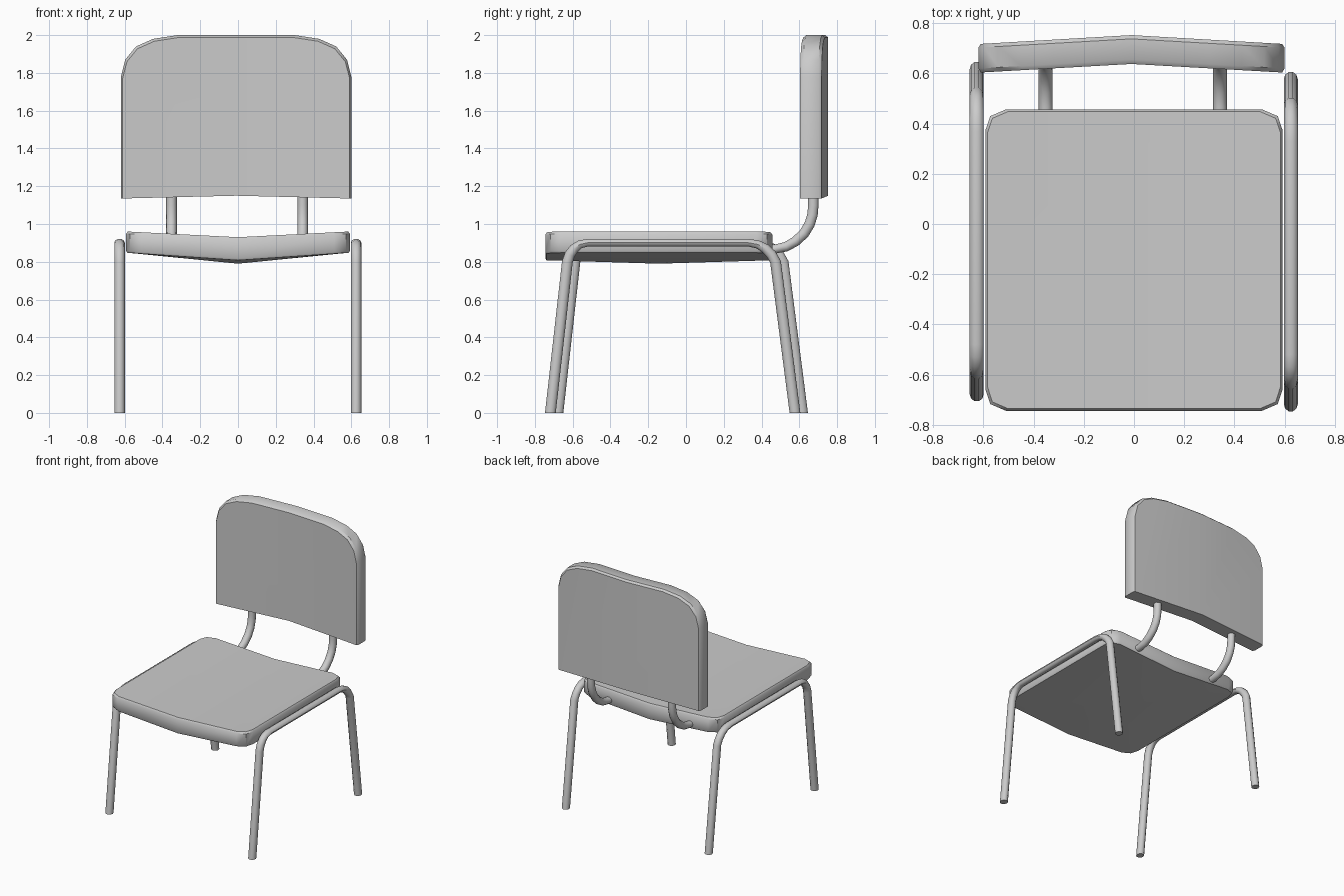
import bpy
import bmesh
import math

if "Cube" in bpy.data.objects:
    bpy.data.objects.remove(bpy.data.objects["Cube"])


def finish(name, bm):
    bmesh.ops.recalc_face_normals(bm, faces=bm.faces)
    mesh = bpy.data.meshes.new(name)
    bm.to_mesh(mesh)
    bm.free()
    ob = bpy.data.objects.new(name, mesh)
    bpy.context.collection.objects.link(ob)
    bpy.ops.object.select_all(action='DESELECT')
    ob.select_set(True)
    bpy.context.view_layer.objects.active = ob
    bpy.ops.object.shade_smooth_by_angle(angle=math.radians(40))
    return ob


def loft(rings):
    """Skin a list of closed rings; returns the bmesh and the ring vertices."""
    bm = bmesh.new()
    vs = [[bm.verts.new(p) for p in ring] for ring in rings]
    n = len(vs[0])
    for a, b in zip(vs, vs[1:]):
        for i in range(n):
            j = (i + 1) % n
            bm.faces.new((a[i], a[j], b[j], b[i]))
    return bm, vs


def half_caps(bm, ring):
    """Close a ring with two faces meeting on the centre line."""
    k = len(ring) // 2
    bm.faces.new(ring[:k + 1])
    bm.faces.new(ring[k:] + ring[:1])


def mirrored(half):
    """Right-hand outline from centre to centre, completed on the left."""
    return half + [(-x, v) for x, v in reversed(half[1:-1])]


def tube(name, x, path, dy=0.0, sides=10, width=0.028):
    """Sweep a tube along (y, z, in-plane radius) points at a given x."""
    rings = []
    for i, (y, z, r) in enumerate(path):
        a, b = path[max(i - 1, 0)], path[min(i + 1, len(path) - 1)]
        ty, tz = b[0] - a[0], b[1] - a[1]
        if z == 0:  # feet are cut level with the floor
            ty, tz = 0, math.copysign(1, tz)
        l = math.hypot(ty, tz)
        ny, nz = -tz / l, ty / l
        ring = []
        for s in range(sides):
            t = 2 * math.pi * s / sides
            o = r * math.sin(t)
            ring.append((x + width * math.cos(t), y + dy + ny * o, z + nz * o))
        rings.append(ring)
    bm, vs = loft(rings)
    bm.faces.new(vs[0])
    bm.faces.new(vs[-1])
    return finish(name, bm)


# Seat: shallow V across its width, underside dipping to one central point
seat_outline = mirrored([(0, -0.745), (0.51, -0.745), (0.573, -0.718), (0.592, -0.66),
                         (0.592, 0.375), (0.573, 0.43), (0.51, 0.457), (0, 0.457)])


def seat_ring(z_mid, z_side, s=1.0):
    return [(x * s, -0.144 + (y + 0.144) * s, z_mid + (z_side - z_mid) * abs(x) / 0.592)
            for x, y in seat_outline]


bm, vs = loft([seat_ring(0.808, 0.848, 0.99), seat_ring(0.818, 0.858),
               seat_ring(0.918, 0.948), seat_ring(0.93, 0.96, 0.985)])
half_caps(bm, vs[-1])
low = bm.verts.new((0, -0.144, 0.79))
for i, v in enumerate(vs[0]):
    bm.faces.new((v, vs[0][i - 1], low))
finish("seat", bm)

# Backrest: rounded top corners, bowed backwards at the centre line
back_outline = mirrored([(0, 1.15), (0.61, 1.135), (0.61, 1.78), (0.587, 1.87),
                         (0.53, 1.94), (0.44, 1.98), (0.31, 2.0), (0, 2.0)])


def back_ring(y_mid, y_side, s=1.0):
    return [(x * s - 0.01, y_mid + (y_side - y_mid) * abs(x) / 0.61, 1.14 + (z - 1.14) * s)
            for x, z in back_outline]


bm, vs = loft([back_ring(0.638, 0.604, 0.985), back_ring(0.655, 0.62),
               back_ring(0.738, 0.703), back_ring(0.753, 0.718, 0.985)])
half_caps(bm, vs[0])
half_caps(bm, vs[-1])
finish("backrest", bm)

# Side frames: front leg, rail and rear leg in one bent tube
frame_path = [(-0.718, 0, 0.03), (-0.628, 0.8, 0.03), (-0.615, 0.838, 0.029),
              (-0.592, 0.87, 0.027), (-0.562, 0.892, 0.023), (-0.52, 0.901, 0.021),
              (0.33, 0.901, 0.021), (0.38, 0.892, 0.023), (0.42, 0.87, 0.027),
              (0.452, 0.838, 0.029), (0.474, 0.8, 0.03), (0.577, 0, 0.03)]
tube("right_leg_frame", 0.625, frame_path)
tube("left_leg_frame", -0.627, frame_path, dy=0.04)

# Curved supports joining the seat to the backrest
support_path = [(0.40, 0.865, 0.024), (0.47, 0.867, 0.025), (0.53, 0.88, 0.027),
                (0.58, 0.908, 0.028), (0.625, 0.95, 0.029), (0.655, 1.0, 0.029),
                (0.67, 1.05, 0.029), (0.674, 1.1, 0.029), (0.674, 1.2, 0.029)]
for side, x in (("right", 0.343), ("left", -0.352)):
    tube(side + "_back_support", x, support_path)
